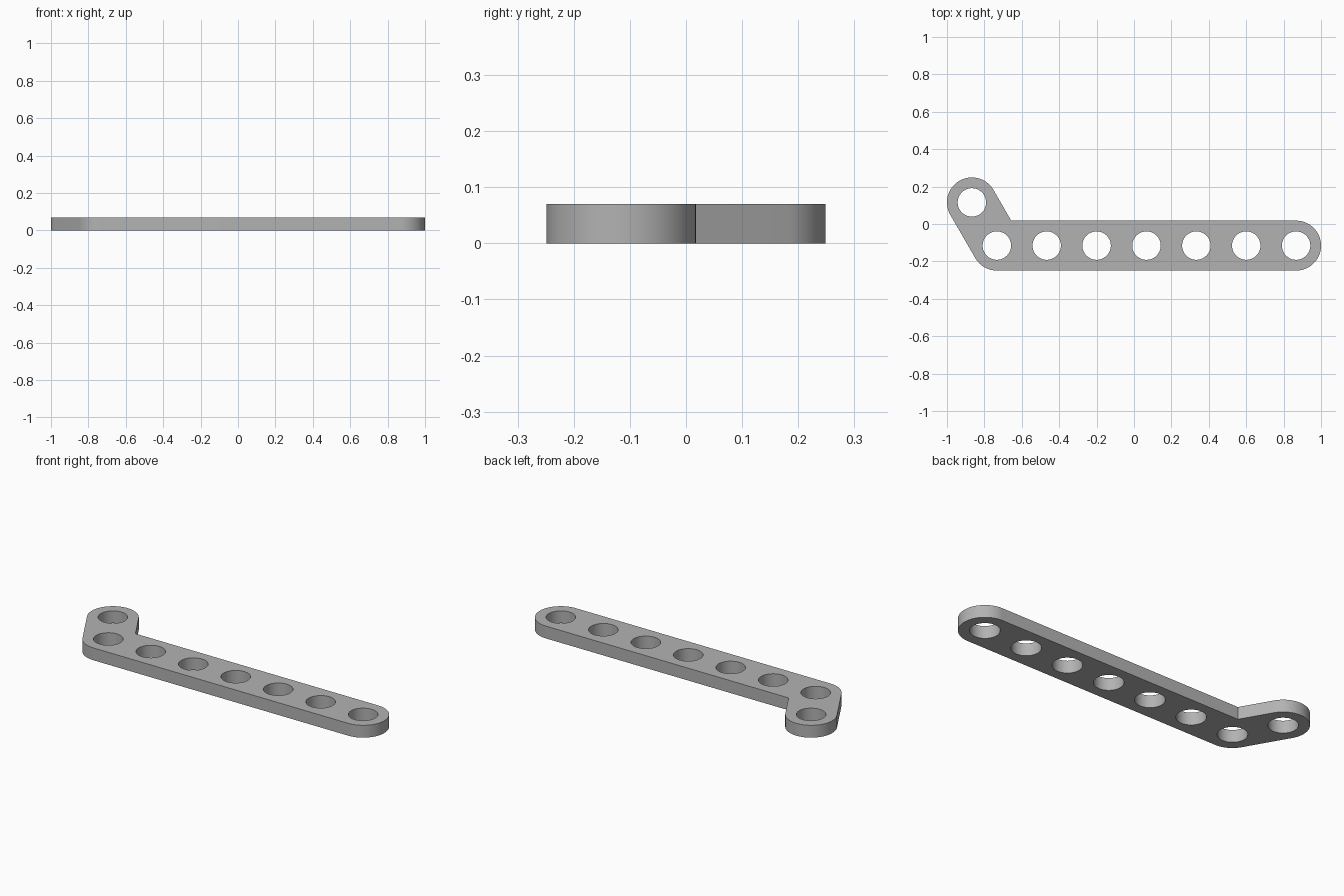
import bpy, bmesh
from math import sin, cos, radians, sqrt
from mathutils import Vector

cube = bpy.data.objects.get("Cube")
if cube:
    bpy.data.objects.remove(cube, do_unlink=True)

PITCH = 2 / 7.5           # spacing between holes
R = PITCH / 2             # rounded end radius
HOLE = 0.076
THICK = 0.07


def polar(angle, r):
    return Vector((cos(radians(angle)), sin(radians(angle)), 0)) * r


def arc(centre, r, start, end, steps):
    return [centre + polar(start + (end - start) * i / steps, r) for i in range(steps + 1)]


# Key centres: bend, far end of the long arm, end of the short arm
bend = Vector((-1 + R + PITCH / 2, -PITCH * sqrt(3) / 4, 0))
far_end = bend + Vector((6 * PITCH, 0, 0))
short_end = bend + polar(120, PITCH)

# Outline of the bent bar
outline = arc(bend, R, 210, 270, 16)
outline += arc(far_end, R, -90, 90, 48)
outline.append(bend + polar(60, R / sin(radians(60))))
outline += arc(short_end, R, 30, 210, 48)

# Hole rims along both arms
centres = [bend + Vector((i * PITCH, 0, 0)) for i in range(7)] + [short_end]
loops = [outline] + [arc(c, HOLE, 0, 360, 64)[:-1] for c in centres]

# Fill the profile around the holes and extrude it
bm = bmesh.new()
edges = []
for loop in loops:
    verts = [bm.verts.new(p) for p in loop]
    edges += [bm.edges.new((a, b)) for a, b in zip(verts, verts[1:] + verts[:1])]
bmesh.ops.triangle_fill(bm, edges=edges, use_beauty=True, use_dissolve=False)
top = bmesh.ops.extrude_face_region(bm, geom=bm.faces[:])["geom"]
bmesh.ops.translate(bm, vec=(0, 0, THICK),
                    verts=[v for v in top if isinstance(v, bmesh.types.BMVert)])
bmesh.ops.recalc_face_normals(bm, faces=bm.faces[:])

mesh = bpy.data.meshes.new("bent_bar")
bm.to_mesh(mesh)
bm.free()
bar = bpy.data.objects.new("bent_bar", mesh)
bpy.context.collection.objects.link(bar)

# Plain grey material
grey = bpy.data.materials.new("grey")
grey.use_nodes = True
colour = (0.45, 0.45, 0.45, 1)
grey.diffuse_color = colour
grey.node_tree.nodes["Principled BSDF"].inputs["Base Color"].default_value = colour
mesh.materials.append(grey)

# Smooth rounded walls, sharp rims
bpy.ops.object.select_all(action="DESELECT")
bar.select_set(True)
bpy.context.view_layer.objects.active = bar
bpy.ops.object.shade_smooth_by_angle(angle=radians(30))
